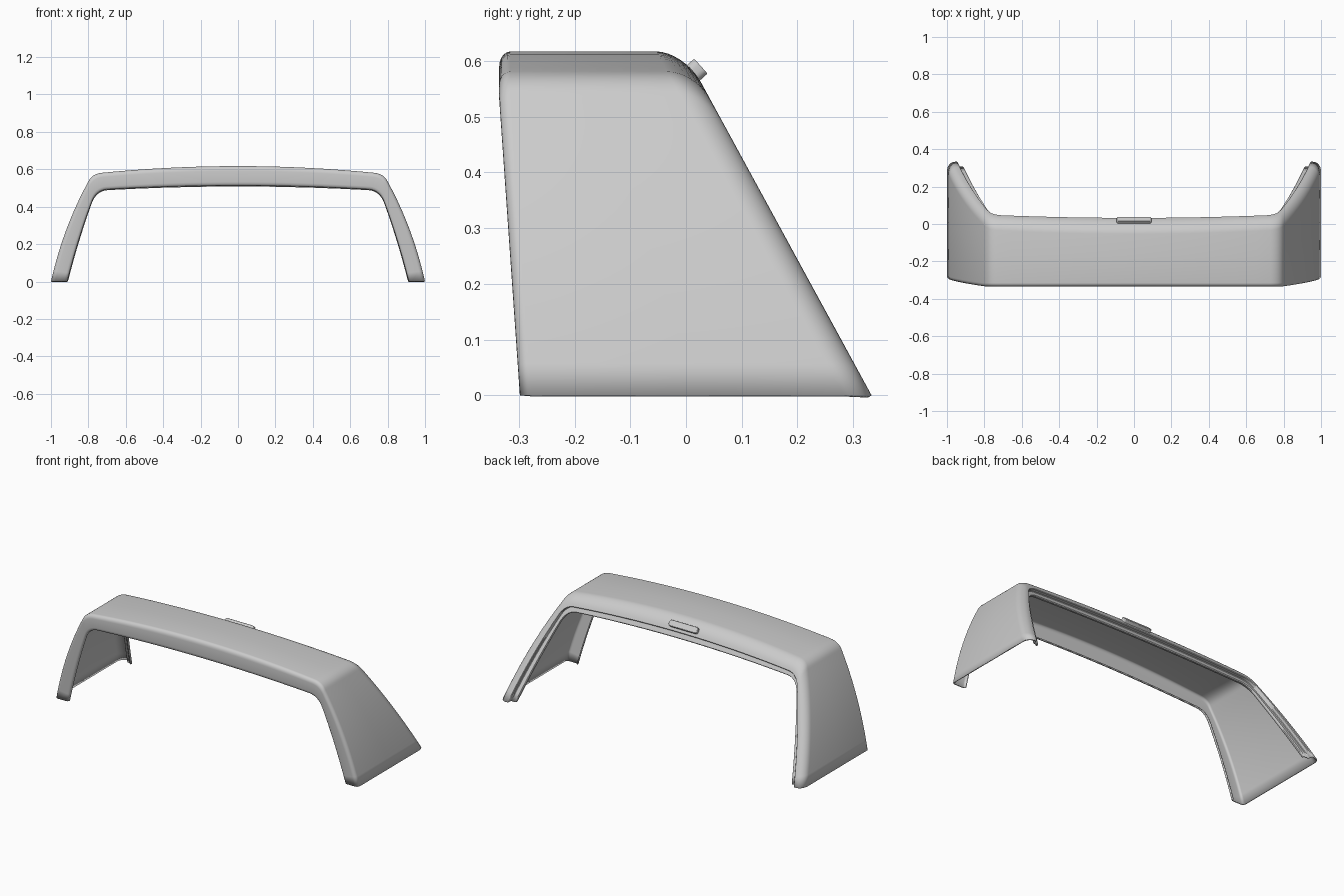
import bpy, bmesh, math
from mathutils import Vector

if "Cube" in bpy.data.objects:
    bpy.data.objects.remove(bpy.data.objects["Cube"])


def bezier(a, c, b, n):
    """Quadratic curve in x/z, without its end point."""
    a, c, b = Vector(a), Vector(c), Vector(b)
    return [(1 - t) ** 2 * a + 2 * t * (1 - t) * c + t * t * b
            for t in [i / n for i in range(n)]]


def arch(foot, bow, knee, corner, shoulder, crown):
    """Full arch from the +x foot over the roof to the -x foot."""
    half = (bezier(foot, bow, knee, 10) + bezier(knee, corner, shoulder, 8)
            + bezier(shoulder, (shoulder[0] * 0.5, crown), (0, crown), 10))
    return half + [Vector((0, crown))] + [Vector((-p.x, p.y)) for p in reversed(half)]


outer = arch((1.0, 0), (0.935, 0.29), (0.80, 0.535), (0.782, 0.574), (0.73, 0.581), 0.617)
inner = arch((0.912, 0), (0.855, 0.225), (0.783, 0.42), (0.76, 0.485), (0.70, 0.491), 0.511)


def front_y(z):
    return -0.298 - 0.037 * min(1, z / 0.53)


def rear_y(z):
    return 0.333 - 0.545 * z


# Section through the shell: (side, inset 0..1, distance in from the end plane)
section = [("f", 1.0, 0.016), ("f", 0.97, 0.006), ("f", 0.90, 0.001), ("f", 0.8, 0.0),
           ("f", 0.25, 0.0)]
for i in range(1, 6):
    a = i / 5 * math.pi / 2
    section.append(("f", 0.25 * (1 - math.sin(a)), 0.02 * (1 - math.cos(a))))
section.append(("m", 0, 0))
for i in range(9):
    a = i / 8 * math.pi / 2
    section.append(("r", 0.5 * (1 - math.cos(a)), 0.05 * (1 - math.sin(a))))
section += [("r", 0.62, 0.0), ("r", 0.66, 0.004), ("r", 0.67, 0.022),
            ("r", 0.71, 0.026), ("r", 0.98, 0.026), ("r", 1.03, 0.032), ("r", 1.03, 0.045)]

# Roof shell with front and rear flanges
bm = bmesh.new()
rows = []
for o, n in zip(outer, inner):
    row = []
    for side, t, d in section:
        p = o.lerp(n, t)
        yf, yr = front_y(p.y), rear_y(p.y)
        y = {"f": yf + d, "r": yr - d, "m": (yf + yr) / 2}[side]
        row.append(bm.verts.new((p.x, y, p.y)))
    rows.append(row)
for r0, r1 in zip(rows, rows[1:]):
    for i in range(len(section) - 1):
        bm.faces.new((r0[i], r0[i + 1], r1[i + 1], r1[i]))
mesh = bpy.data.meshes.new("roof_shell")
bm.to_mesh(mesh)
bm.free()
shell = bpy.data.objects.new("roof_shell", mesh)
bpy.context.collection.objects.link(shell)
sol = shell.modifiers.new("thickness", "SOLIDIFY")
sol.thickness = 0.007
sol.offset = -1

# Rear brake light on the rounded roof edge
bpy.ops.mesh.primitive_cube_add(size=1, location=(0, 0.017, 0.582), rotation=(math.radians(-48), 0, 0))
light = bpy.context.object
light.name = "brake_light"
light.scale = (0.188, 0.036, 0.026)
bpy.ops.object.transform_apply(location=False, rotation=False, scale=True)
# Round the ends of the lamp outline, then soften its rim
bm = bmesh.new()
bm.from_mesh(light.data)
ends = [e for e in bm.edges if abs(e.verts[0].co.z - e.verts[1].co.z) > 0.01]
bmesh.ops.bevel(bm, geom=ends, offset=0.013, segments=5, profile=0.5, affect='EDGES')
bm.to_mesh(light.data)
bm.free()
bev = light.modifiers.new("soft_rim", "BEVEL")
bev.width = 0.003
bev.segments = 2

# Smooth shading on all parts
for ob in (shell, light):
    bpy.ops.object.select_all(action='DESELECT')
    ob.select_set(True)
    bpy.context.view_layer.objects.active = ob
    bpy.ops.object.shade_smooth_by_angle(angle=math.radians(40))
